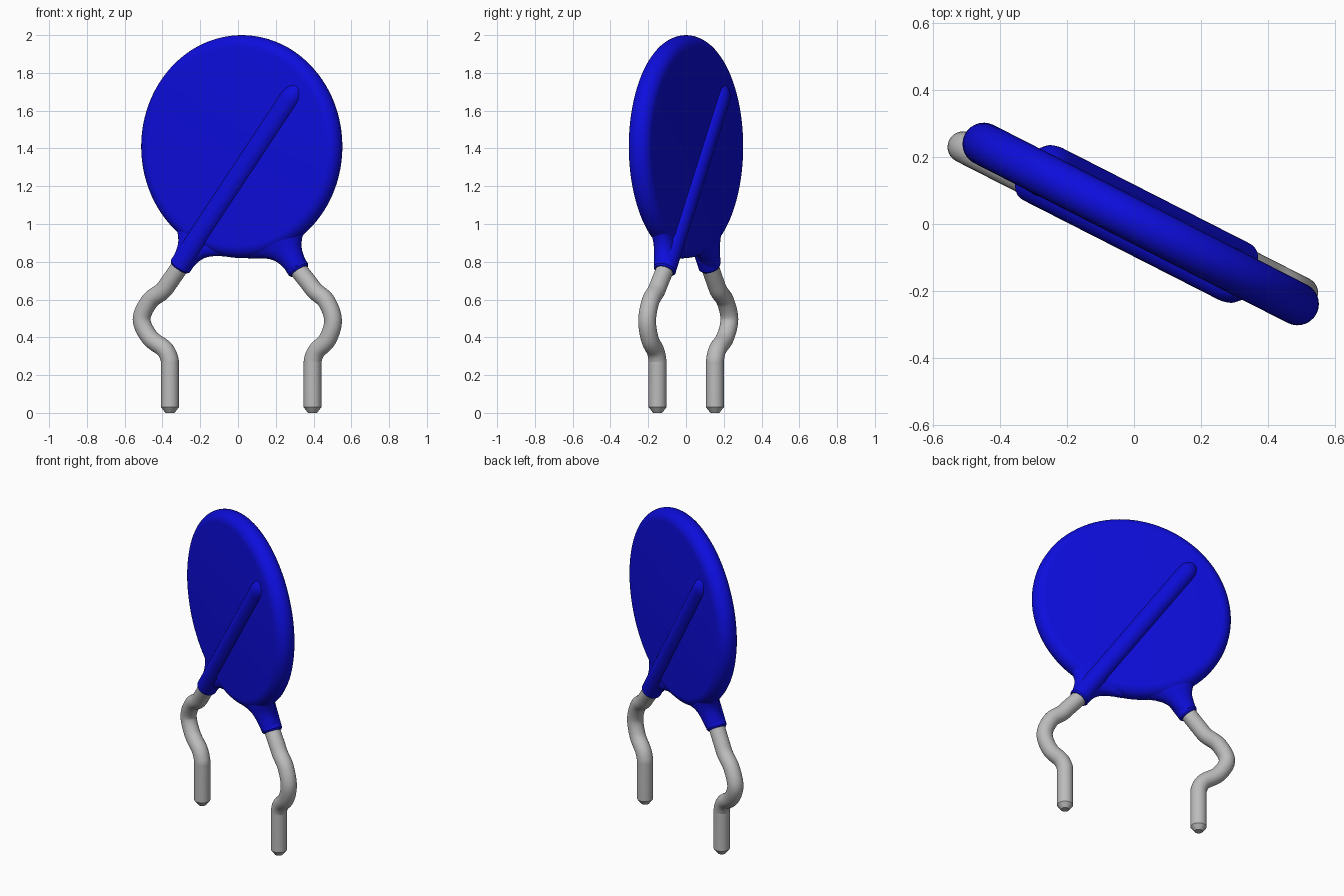
import bpy, bmesh, math
from mathutils import Vector

if "Cube" in bpy.data.objects:
    bpy.data.objects.remove(bpy.data.objects["Cube"])

ANGLE = math.radians(-27)
U = Vector((math.cos(ANGLE), math.sin(ANGLE), 0))     # along the disc
V = Vector((-math.sin(ANGLE), math.cos(ANGLE), 0))    # through the disc, to the back
Z = Vector((0, 0, 1))
ORIGIN = Vector((0.02, 0, 0))


def material(name, rgb, rough):
    m = bpy.data.materials.new(name)
    m.use_nodes = True
    m.diffuse_color = (*rgb, 1)
    bsdf = m.node_tree.nodes["Principled BSDF"]
    bsdf.inputs["Base Color"].default_value = (*rgb, 1)
    bsdf.inputs["Roughness"].default_value = rough
    return m


BLUE = material("blue_coating", (0.004, 0.004, 0.72), 0.5)
GREY = material("grey_metal", (0.5, 0.5, 0.5), 0.5)


def skin(name, rings, mat):
    """Bridge a list of equal rings and cap both ends."""
    bm = bmesh.new()
    loops = [[bm.verts.new(p) for p in ring] for ring in rings]
    n = len(loops[0])
    for a, b in zip(loops, loops[1:]):
        for i in range(n):
            bm.faces.new((a[i], a[(i + 1) % n], b[(i + 1) % n], b[i]))
    bm.faces.new(loops[0])
    bm.faces.new(loops[-1])
    bmesh.ops.recalc_face_normals(bm, faces=bm.faces[:])
    me = bpy.data.meshes.new(name)
    bm.to_mesh(me)
    bm.free()
    me.materials.append(mat)
    ob = bpy.data.objects.new(name, me)
    bpy.context.collection.objects.link(ob)
    bpy.ops.object.select_all(action='DESELECT')
    ob.select_set(True)
    bpy.context.view_layer.objects.active = ob
    bpy.ops.object.shade_smooth_by_angle(angle=math.radians(32))
    return ob


def loft(name, stations, mat, n=28):
    """Sweep ellipses along stations (u, v, z, width radius, depth radius)."""
    pts = [ORIGIN + U * s[0] + V * s[1] + Z * s[2] for s in stations]
    rings = []
    for i, s in enumerate(stations):
        t = (pts[min(i + 1, len(pts) - 1)] - pts[max(i - 1, 0)]).normalized()
        side = V.cross(t).normalized()
        rings.append([pts[i] + side * (s[3] * math.cos(k * math.tau / n))
                      + V * (s[4] * math.sin(k * math.tau / n)) for k in range(n)])
    return skin(name, rings, mat)


def smooth_path(p, steps=6):
    """Catmull-Rom samples through 2D points."""
    q = [Vector(a) for a in p]
    q = [q[0] * 2 - q[1]] + q + [q[-1] * 2 - q[-2]]
    out = []
    for a, b, c, d in zip(q, q[1:], q[2:], q[3:]):
        for k in range(steps):
            t = k / steps
            out.append(0.5 * (2 * b + (c - a) * t + (2 * a - 5 * b + 4 * c - d) * t * t
                              + (3 * b - a - 3 * c + d) * t ** 3))
    return out + [q[-2]]


# Disc body with a fully rounded rim
R, H, CZ = 0.59, 0.064, 1.41
SEG, ARC = 96, 14
rings = []
for j in range(ARC + 1):
    a = math.pi * (j / ARC - 0.5)
    r, v = R - H + H * math.cos(a), H * math.sin(a)
    rings.append([ORIGIN + Z * CZ + V * v + U * (r * math.cos(k * math.tau / SEG))
                  + Z * (r * math.sin(k * math.tau / SEG)) for k in range(SEG)])
skin("disc_body", rings, BLUE)

# Leads: lower end, kink and straight run into the coating
WIRE, COAT, OFF = 0.047, 0.06, 0.036
LEADS = {
    "right": (-OFF, [(-0.408, 0.25), (-0.411, 0.285), (-0.441, 0.338), (-0.527, 0.398),
                     (-0.577, 0.495), (-0.529, 0.592), (-0.453, 0.645), (-0.41, 0.695),
                     (-0.352, 0.77)], (0.33, 1.69)),
    "left": (OFF, [(0.402, 0.25), (0.405, 0.285), (0.428, 0.33), (0.492, 0.39),
                   (0.524, 0.49), (0.485, 0.59), (0.418, 0.645), (0.378, 0.69),
                   (0.324, 0.75)], (-0.33, 1.69)),
}
for side, (v, path, tip) in LEADS.items():
    end, tip = Vector(path[-1]), Vector(tip)
    axis = (tip - end).normalized()
    u0 = path[0][0]

    # Wire with a chamfered tip
    st = [(u0, v, 0, 0.024, 0.024), (u0, v, 0.03, WIRE, WIRE)]
    pts = smooth_path(path) + [end + axis * 0.1]
    st += [(p.x, v, p.y, WIRE, WIRE) for p in pts]
    loft(side + "_lead_wire", st, GREY)

    # Coated sleeve that continues as a raised ridge over the disc face
    st = []
    for s, r in ((0, 0.053), (0.01, COAT)):
        p = end + axis * s
        st.append((p.x, v, p.y, r, r))
    for s, r in ((-0.03, COAT), (0.0, 0.056), (0.03, 0.042), (0.05, 0.025)):
        p = tip + axis * s
        st.append((p.x, v, p.y, r, r))
    loft(side + "_coated_ridge", st, BLUE)

    # Flared neck blending the sleeve into the rim
    radial = (Vector((0, CZ)) - end).normalized()
    flare = (axis + radial).normalized()
    st = []
    for s, a in ((0.02, 0.055), (0.06, 0.064), (0.09, 0.073), (0.115, 0.087), (0.14, 0.11),
                 (0.165, 0.145), (0.185, 0.18), (0.2, 0.21), (0.25, 0.2), (0.32, 0.12)):
        p = end + flare * s
        k = max(0, 1 - s / 0.2)
        st.append((p.x, v * k, p.y, a, 0.059))
    loft(side + "_flared_neck", st, BLUE, 40)
